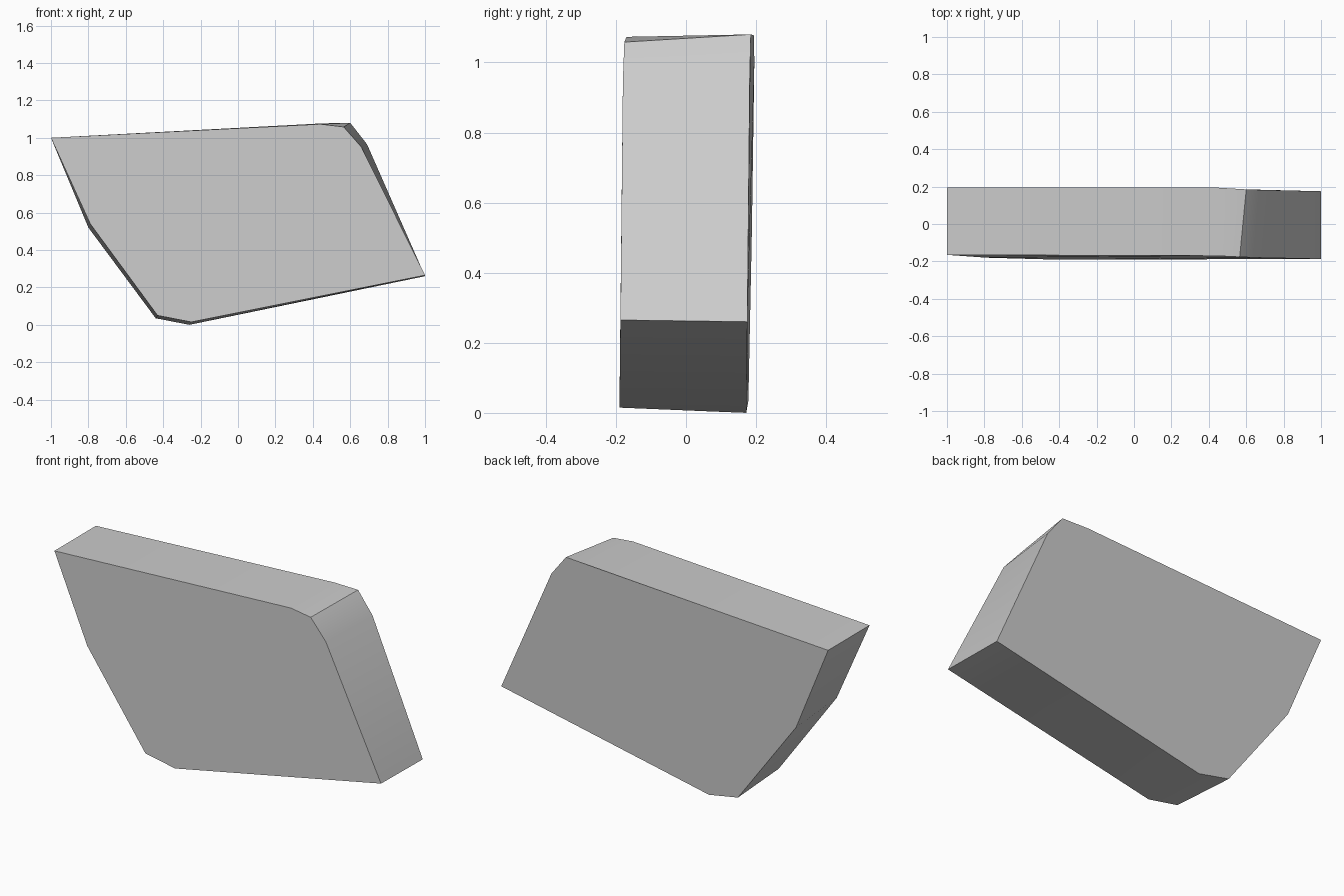
import bpy
import bmesh
import math

cube = bpy.data.objects.get("Cube")
if cube:
    bpy.data.objects.remove(cube, do_unlink=True)

# Plain stone grey
grey = bpy.data.materials.new("stone_grey")
grey.use_nodes = True
colour = (0.6, 0.6, 0.6, 1)
grey.diffuse_color = colour
grey.node_tree.nodes["Principled BSDF"].inputs["Base Color"].default_value = colour

# Matching outlines of the slab's two broad faces (x, y, z)
front = [(-1, -.165, 1), (-.79, -.18, .54), (-.43, -.19, .05), (-.25, -.19, .015),
         (1, -.187, .265), (.66, -.18, .95), (.565, -.176, 1.058), (.44, -.17, 1.073)]
back = [(-1, .195, 1), (-.8, .188, .52), (-.44, .178, .035), (-.26, .172, 0),
        (1, .175, .26), (.69, .182, .965), (.6, .185, 1.08), (.45, .194, 1.077)]

# Loft the slab between the outlines
bm = bmesh.new()
front_ring = [bm.verts.new(p) for p in front]
back_ring = [bm.verts.new(p) for p in back]
bm.faces.new(front_ring)
bm.faces.new(back_ring[::-1])
count = len(front)
for i in range(count):
    j = (i + 1) % count
    bm.faces.new((front_ring[j], front_ring[i], back_ring[i], back_ring[j]))
bmesh.ops.recalc_face_normals(bm, faces=bm.faces)

mesh = bpy.data.meshes.new("stone_slab")
bm.to_mesh(mesh)
bm.free()
mesh.materials.append(grey)
slab = bpy.data.objects.new("stone_slab", mesh)
bpy.context.collection.objects.link(slab)

# Soften the shallow corners, keep the main edges crisp
bpy.ops.object.select_all(action='DESELECT')
slab.select_set(True)
bpy.context.view_layer.objects.active = slab
bpy.ops.object.shade_smooth_by_angle(angle=math.radians(30))
